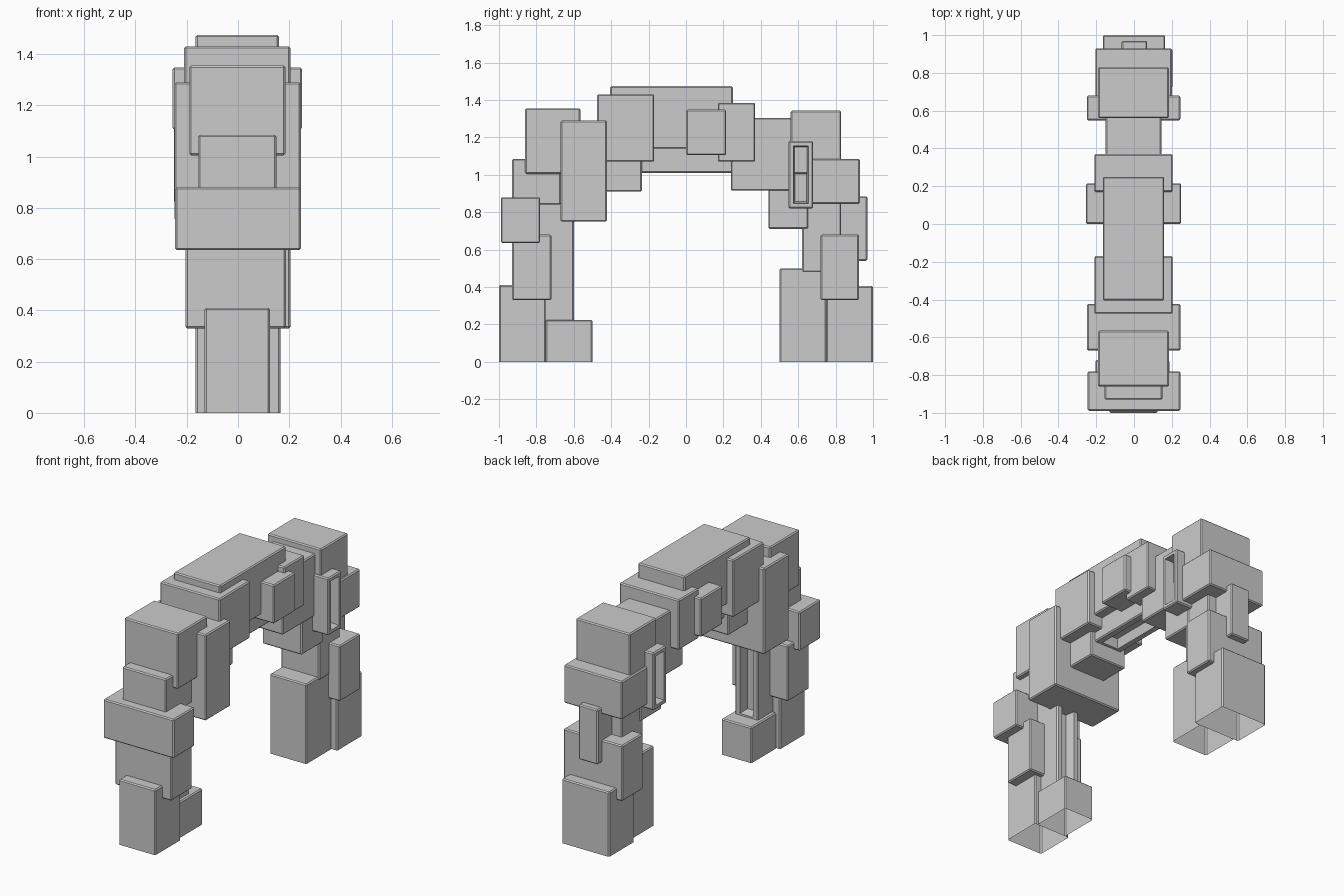
import bpy, bmesh
from mathutils import Vector

if "Cube" in bpy.data.objects:
    bpy.data.objects.remove(bpy.data.objects["Cube"])

BEVEL = 0.007


def block(name, x, y, z, open_bottom=False, slots=(), rim=0.035, depth=0.06):
    """Chamfered stone block from (min, max) ranges; slots lists face normals to recess."""
    bm = bmesh.new()
    bmesh.ops.create_cube(bm, size=1)
    for v in bm.verts:
        v.co = Vector([r[0] if c < 0 else r[1] for c, r in zip(v.co, (x, y, z))])
    bm.normal_update()
    if open_bottom:
        bottom = [f for f in bm.faces if f.normal.z < -0.9]
        bmesh.ops.delete(bm, geom=bottom, context='FACES_ONLY')
    edges = [e for e in bm.edges if not e.is_boundary]
    bmesh.ops.bevel(bm, geom=edges, offset=BEVEL, segments=1, affect='EDGES')
    # Tapered slot sunk into each requested side
    for n in slots:
        n = Vector(n)
        bm.normal_update()
        face = max((f for f in bm.faces if f.normal.dot(n) > 0.99),
                   key=lambda f: f.calc_center_median().dot(n))
        bmesh.ops.inset_individual(bm, faces=[face], thickness=rim)
        bmesh.ops.inset_individual(bm, faces=[face], thickness=0.0001)
        bmesh.ops.inset_individual(bm, faces=[face], thickness=0.015, depth=-depth)
    mesh = bpy.data.meshes.new(name)
    bm.to_mesh(mesh)
    bm.free()
    obj = bpy.data.objects.new(name, mesh)
    bpy.context.collection.objects.link(obj)
    return obj


# Feet, open underneath
block("front_foot_outer", (-.13, .125), (-1, -.75), (0, .41), True)
block("front_foot_inner", (-.105, .105), (-.75, -.5), (0, .225), True)
block("back_foot_outer", (-.165, .165), (.75, 1), (0, .405), True)
block("back_foot_inner", (-.13, .125), (.5, .75), (0, .5), True)

# Front leg
block("front_column", (-.08, .08), (-.85, -.6), (.2, .85), slots=[(0, 1, 0)], rim=.04)
block("front_leg_block", (-.205, .187), (-.93, -.72), (.33, .68))
block("front_wide_block", (-.245, .245), (-.99, -.78), (.635, .88))
block("front_upper_block", (-.155, .15), (-.93, -.67), (.84, 1.085))
block("front_shoulder", (-.19, .185), (-.86, -.565), (1.005, 1.355))
block("front_large_block", (-.248, .245), (-.67, -.423), (.75, 1.29))

# Span
block("span_front_block", (-.21, .205), (-.475, -.17), (1.07, 1.43))
block("span_front_underside", (-.13, .13), (-.44, -.235), (.91, 1.1))
block("keystone", (-.165, .16), (-.405, .25), (1.14, 1.475))
block("span_underside", (-.1, .1), (-.26, .26), (1.01, 1.18), slots=[(0, 0, -1)], rim=.05)
block("span_side_block", (-.255, .25), (0, .215), (1.105, 1.348))
block("span_back_block", (-.21, .205), (.17, .37), (1.07, 1.385))
block("span_back_core", (-.15, .145), (.24, .58), (.915, 1.305))

# Back leg
block("slotted_side_block", (-.25, .245), (.548, .68), (.82, 1.18),
      slots=[(1, 0, 0), (-1, 0, 0)], rim=.026, depth=.09)
block("back_shoulder", (-.19, .185), (.56, .83), (1.005, 1.343))
block("back_upper_block", (-.205, .2), (.66, .93), (.845, 1.085))
block("back_inner_block", (-.14, .135), (.44, .655), (.71, .93))
block("back_column", (-.135, .13), (.62, .83), (.48, .86))
block("back_outer_slab", (-.065, .07), (.815, .97), (.54, .885))
block("back_leg_block", (-.205, .205), (.72, .925), (.33, .68))
